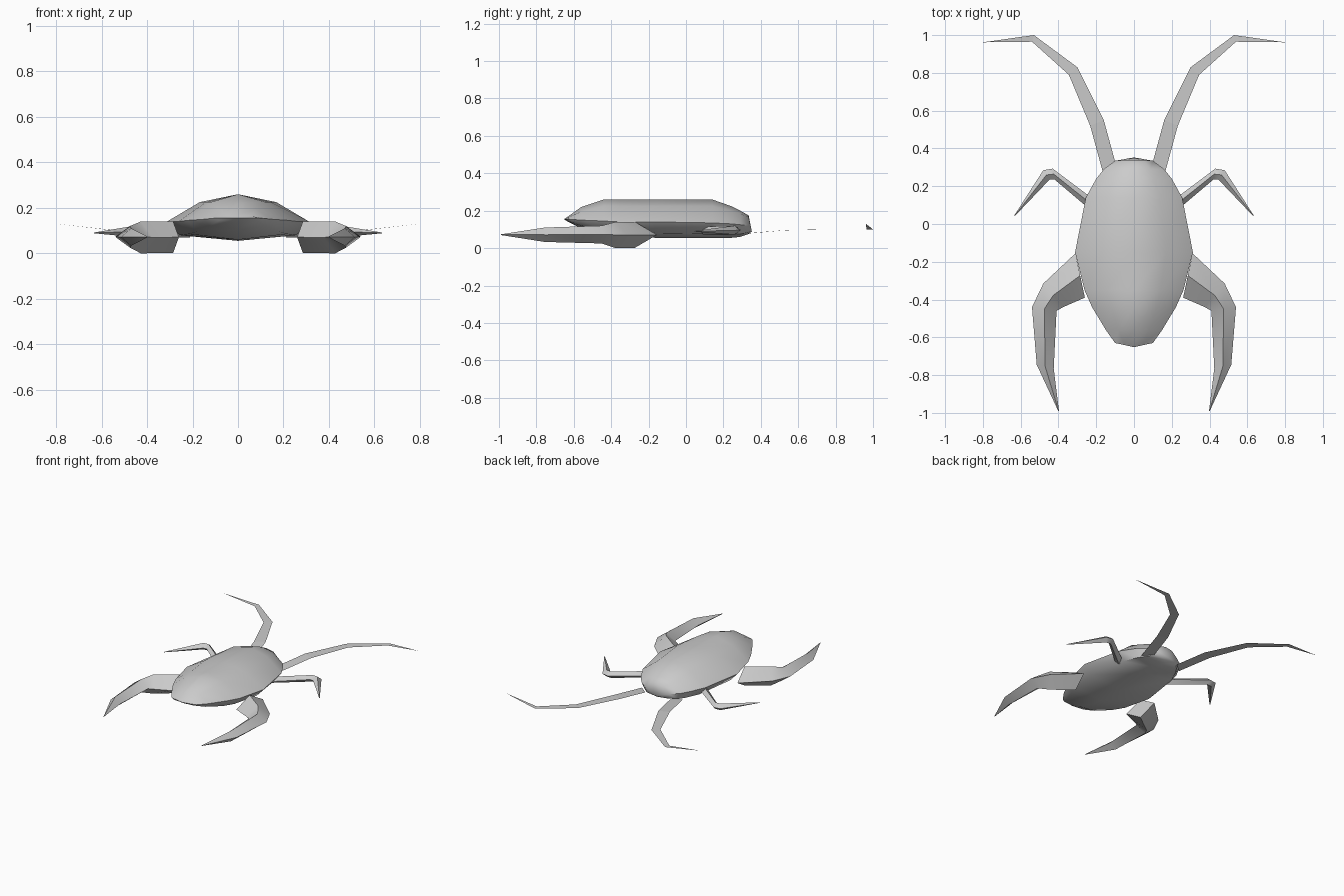
import bpy
import math
from mathutils import Vector

if "Cube" in bpy.data.objects:
    bpy.data.objects.remove(bpy.data.objects["Cube"])

shell = bpy.data.materials.new("plain grey")
shell.diffuse_color = (0.6, 0.6, 0.6, 1)
shell.use_nodes = True
shell.node_tree.nodes["Principled BSDF"].inputs["Base Color"].default_value = shell.diffuse_color


def make(name, verts, faces, mirror=False, angle=None):
    """Object from mesh data, optionally mirrored across x, smooth shaded."""
    me = bpy.data.meshes.new(name)
    me.from_pydata(verts, [], faces)
    me.materials.append(shell)
    ob = bpy.data.objects.new(name, me)
    bpy.context.collection.objects.link(ob)
    bpy.ops.object.select_all(action='DESELECT')
    ob.select_set(True)
    bpy.context.view_layer.objects.active = ob
    if len(faces) > 4:
        bpy.ops.object.mode_set(mode='EDIT')
        bpy.ops.mesh.select_all(action='SELECT')
        bpy.ops.mesh.normals_make_consistent(inside=False)
        bpy.ops.object.mode_set(mode='OBJECT')
    if mirror:
        ob.modifiers.new("mirror", 'MIRROR').use_mirror_merge = False
    if angle:
        bpy.ops.object.shade_smooth_by_angle(angle=math.radians(angle))
    return ob


def loft(rings):
    """Join equal rings of points into a closed skin."""
    n = len(rings[0])
    verts = [p for r in rings for p in r]
    faces = [(k * n + i, k * n + (i + 1) % n, (k + 1) * n + (i + 1) % n, (k + 1) * n + i)
             for k in range(len(rings) - 1) for i in range(n)]
    faces += [tuple(range(n)), tuple(range(len(verts) - n, len(verts)))]
    return verts, faces


# Body: y, half width, then heights of ridge, shoulder, side, belly edge, belly
sections = [
    (-0.63, 0.10, 0.17, 0.165, 0.155, 0.145, 0.14),
    (-0.56, 0.15, 0.22, 0.195, 0.15, 0.12, 0.105),
    (-0.44, 0.222, 0.26, 0.225, 0.145, 0.095, 0.075),
    (-0.35, 0.262, 0.26, 0.225, 0.14, 0.085, 0.06),
    (-0.15, 0.312, 0.26, 0.225, 0.14, 0.08, 0.055),
    (0.14, 0.255, 0.26, 0.225, 0.135, 0.075, 0.055),
    (0.24, 0.20, 0.225, 0.20, 0.13, 0.075, 0.055),
    (0.29, 0.16, 0.20, 0.185, 0.125, 0.075, 0.06),
    (0.335, 0.10, 0.175, 0.165, 0.12, 0.085, 0.075),
]
rings = []
for y, w, zr, zs, zm, ze, zb in sections:
    half = [(w * 0.54, y, zs), (w, y, zm), (w * 0.82, y, ze)]
    rings.append([(0, y, zr)] + half + [(0, y, zb)]
                 + [(-a, b, c) for a, b, c in reversed(half)])
verts, faces = loft(rings)
# Rounded nose and tail: replace the flat ends by shallow fans
for end, start, tip in ((-2, 0, (0, -0.652, 0.155)), (-1, len(verts) - 8, (0, 0.352, 0.09))):
    verts.append(tip)
faces = faces[:-2]
for start, tip in ((0, len(verts) - 2), (len(verts) - 10, len(verts) - 1)):
    faces += [(start + i, start + (i + 1) % 8, tip) for i in range(8)]
make("body", verts, faces, angle=50)


def leg(name, joints):
    """Diamond section leg: each joint has outer xy, inner xy, top z, bottom z."""
    rings = []
    for ox, oy, ix, iy, zt, zb in joints:
        mx, my, mz = (ox + ix) / 2, (oy + iy) / 2, (zt + zb) / 2
        rings.append([(ox, oy, mz), (mx, my, zt), (ix, iy, mz), (mx, my, zb)])
    v, f = loft(rings)
    make(name, v, f, mirror=True, angle=60)


# Thick swimming legs and thin grasping legs
leg("back_leg", [
    (0.31, -0.155, 0.26, -0.39, 0.14, 0.002),
    (0.48, -0.315, 0.375, -0.44, 0.14, 0.0),
    (0.54, -0.44, 0.41, -0.46, 0.12, 0.025),
    (0.515, -0.745, 0.425, -0.765, 0.11, 0.033),
    (0.401, -0.99, 0.397, -0.99, 0.074, 0.07),
])
leg("front_leg", [
    (0.20, 0.12, 0.225, 0.07, 0.115, 0.07),
    (0.43, 0.293, 0.42, 0.235, 0.12, 0.072),
    (0.48, 0.285, 0.447, 0.235, 0.12, 0.072),
    (0.634, 0.045, 0.63, 0.043, 0.092, 0.088),
])

# Antennae: flat tapering ribbons, inner and outer edge points
verts = [(0.10, 0.33, 0.078), (0.165, 0.275, 0.075),
         (0.16, 0.55, 0.097), (0.232, 0.52, 0.095),
         (0.30, 0.83, 0.10), (0.345, 0.79, 0.10),
         (0.53, 1.0, 0.10), (0.54, 0.965, 0.10),
         (0.80, 0.962, 0.13)]
faces = [(i, i + 1, i + 3, i + 2) for i in (0, 2, 4)] + [(6, 7, 8)]
make("antenna", verts, faces, mirror=True)
